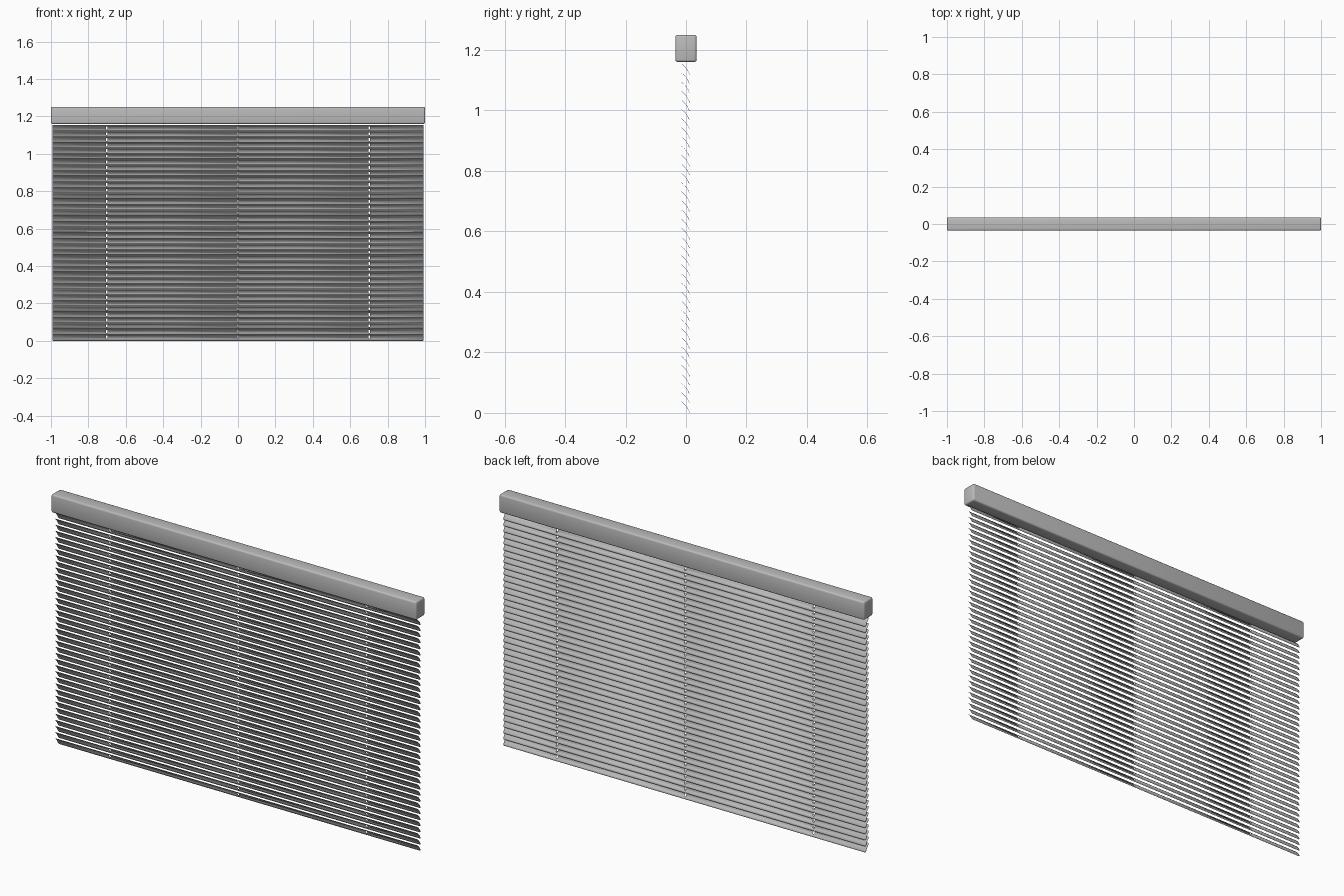
import bpy, bmesh, math

cube = bpy.data.objects.get("Cube")
if cube:
    bpy.data.objects.remove(cube, do_unlink=True)


def make_material(name, value):
    mat = bpy.data.materials.new(name)
    mat.use_nodes = True
    colour = (value, value, value, 1)
    mat.diffuse_color = colour
    mat.node_tree.nodes["Principled BSDF"].inputs["Base Color"].default_value = colour
    return mat


def make_object(name, bm, mat):
    mesh = bpy.data.meshes.new(name)
    bm.to_mesh(mesh)
    bm.free()
    mesh.materials.append(mat)
    obj = bpy.data.objects.new(name, mesh)
    bpy.context.collection.objects.link(obj)
    bpy.context.view_layer.objects.active = obj
    obj.select_set(True)
    bpy.ops.object.shade_smooth_by_angle(angle=math.radians(35))
    obj.select_set(False)
    return obj


grey = make_material("satin grey", 0.5)

# Head rail: long box with softly rounded edges
bm = bmesh.new()
bmesh.ops.create_cube(bm, size=1)
for v in bm.verts:
    v.co.x *= 2.0
    v.co.y *= 0.07
    v.co.z = 1.205 + v.co.z * 0.09
bmesh.ops.bevel(bm, geom=bm.edges[:], offset=0.008, segments=3,
                profile=0.5, affect='EDGES')
make_object("head_rail", bm, grey)

# Slats: thin curved strips, high at the front, low at the back, with cord slots
COUNT, PITCH, HEIGHT = 38, 0.0302, 0.037
ROWS = 7
HALF = 0.993
SLOTS = (-0.703, 0.0, 0.703)
SLOT_HALF = 0.004
CORNER = 0.006

columns = [-HALF, -HALF + CORNER]
for s in SLOTS:
    columns += [s - SLOT_HALF, s + SLOT_HALF]
columns += [HALF - CORNER, HALF]

bm = bmesh.new()
for i in range(COUNT):
    base = i * PITCH
    grid = []
    for r in range(ROWS + 1):
        t = r / ROWS
        bow = 0.0035 * math.sin(math.pi * t)
        y = -0.015 + 0.027 * t + bow * 0.8
        z = base + HEIGHT * (1 - t) + bow * 0.6
        inset = CORNER if r in (0, ROWS) else 0
        row = []
        for x in columns:
            limit = HALF - inset * 0.6
            row.append(bm.verts.new((max(-limit, min(limit, x)), y, z)))
        grid.append(row)
    for r in range(ROWS):
        for c in range(len(columns) - 1):
            is_slot = c in (2, 4, 6) and 2 <= r <= 4
            if not is_slot:
                bm.faces.new((grid[r][c], grid[r + 1][c],
                              grid[r + 1][c + 1], grid[r][c + 1]))
slats = make_object("slats", bm, grey)
thick = slats.modifiers.new("thickness", 'SOLIDIFY')
thick.thickness = 0.001
thick.offset = 0
